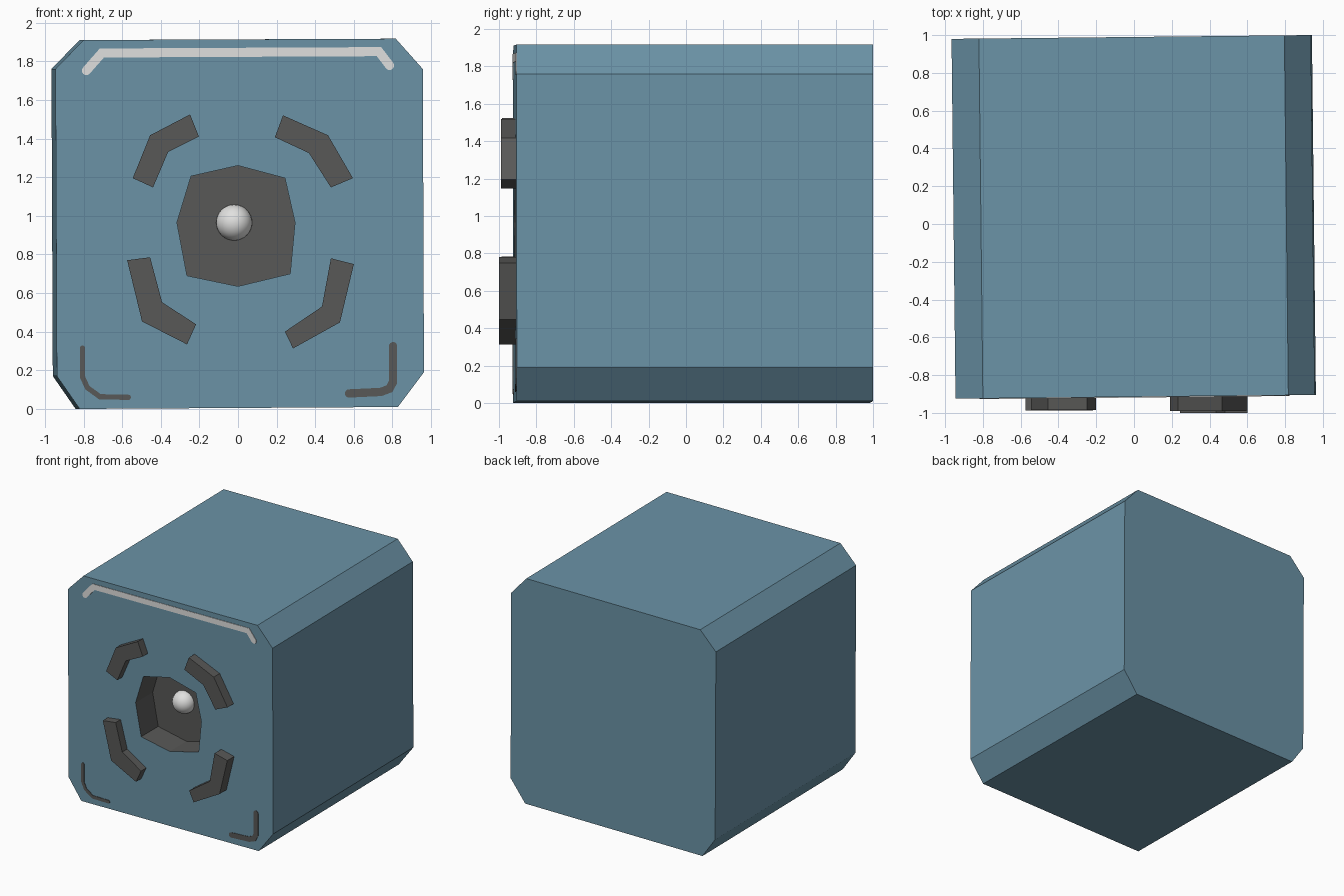
import bpy, bmesh, math
from mathutils import Vector

if "Cube" in bpy.data.objects:
    bpy.data.objects.remove(bpy.data.objects["Cube"])


def material(name, rgb):
    m = bpy.data.materials.new(name)
    m.diffuse_color = (*rgb, 1)
    m.use_nodes = True
    m.node_tree.nodes["Principled BSDF"].inputs["Base Color"].default_value = m.diffuse_color
    return m


BLUE = material("muted blue", (0.147, 0.292, 0.385))
DARK = material("dark grey", (0.098, 0.098, 0.095))
LIGHT = material("light grey", (0.75, 0.75, 0.74))


def face_y(x):
    """Depth of the slightly skewed front face."""
    return -0.915 + 0.0105 * x


def finish(name, bm, mats):
    bmesh.ops.recalc_face_normals(bm, faces=bm.faces[:])
    me = bpy.data.meshes.new(name)
    bm.to_mesh(me)
    bm.free()
    ob = bpy.data.objects.new(name, me)
    bpy.context.collection.objects.link(ob)
    for m in mats:
        me.materials.append(m)
    return ob


def plate(name, pts, mat, front):
    """Extrude an x/z outline from inside the front face out to front(x)."""
    bm = bmesh.new()
    a = [bm.verts.new((x, front(x), z)) for x, z in pts]
    b = [bm.verts.new((x, face_y(x) + 0.01, z)) for x, z in pts]
    bm.faces.new(a)
    bm.faces.new(b[::-1])
    n = len(pts)
    for i in range(n):
        j = (i + 1) % n
        bm.faces.new((a[i], b[i], b[j], a[j]))
    return finish(name, bm, [mat])


def stroke(path, width):
    """Outline of a mitred line with round ends."""
    p = [Vector(q) for q in path]
    r = width / 2
    dirs = [(p[i + 1] - p[i]).normalized() for i in range(len(p) - 1)]
    left, right = [], []
    for i in range(1, len(p) - 1):
        t = (dirs[i - 1] + dirs[i]).normalized()
        off = Vector((-t.y, t.x)) * (r / t.dot(dirs[i]))
        left.append(p[i] + off)
        right.append(p[i] - off)

    def cap(c, d):
        a0 = math.atan2(d.y, d.x) - math.pi / 2
        return [c + r * Vector((math.cos(a0 + math.pi * k / 8),
                                math.sin(a0 + math.pi * k / 8))) for k in range(9)]

    return [tuple(v) for v in right + cap(p[-1], dirs[-1]) + left[::-1] + cap(p[0], -dirs[0])]


# Chamfered cube body with an eight-sided recess in the front
outer = [(0.963, 0.19), (0.957, 1.76), (0.817, 1.917), (-0.80, 1.91),
         (-0.945, 1.76), (-0.938, 0.17), (-0.82, 0.0), (0.828, 0.01)]
hole = [(0.295, 0.965), (0.243, 1.195), (0, 1.26), (-0.243, 1.205),
        (-0.316, 0.965), (-0.264, 0.69), (0, 0.635), (0.27, 0.70)]
RECESS_Y = -0.69
bm = bmesh.new()
back = [bm.verts.new((x - 0.021, 0.99 + 0.0105 * x, z)) for x, z in outer]
front = [bm.verts.new((x, face_y(x), z)) for x, z in outer]
rim = [bm.verts.new((x, face_y(x), z)) for x, z in hole]
floor = [bm.verts.new((x, RECESS_Y, z)) for x, z in hole]
bm.faces.new(back)
bm.faces.new(floor).material_index = 1
for ring_a, ring_b, idx in ((back, front, 0), (front, rim, 0), (rim, floor, 1)):
    for i in range(8):
        j = (i + 1) % 8
        f = bm.faces.new((ring_a[i], ring_a[j], ring_b[j], ring_b[i]))
        f.material_index = idx
finish("body", bm, [BLUE, DARK])

# Round pupil half sunk in the recess floor
bm = bmesh.new()
bmesh.ops.create_uvsphere(bm, u_segments=32, v_segments=16, radius=0.093)
ball = finish("pupil", bm, [LIGHT])
ball.location = (-0.02, RECESS_Y, 0.965)
for f in ball.data.polygons:
    f.use_smooth = True

# Four bent blocks around the recess
blocks = {
    "upper_left_block": (-0.985, [(-0.248, 1.525), (-0.202, 1.41), (-0.362, 1.33),
                                  (-0.44, 1.147), (-0.545, 1.195), (-0.455, 1.417)]),
    "upper_right_block": (-0.99, [(0.233, 1.52), (0.466, 1.417), (0.595, 1.195),
                                  (0.481, 1.147), (0.367, 1.325), (0.191, 1.407)]),
    "lower_left_block": (-0.987, [(-0.574, 0.77), (-0.455, 0.785), (-0.393, 0.552),
                                  (-0.217, 0.438), (-0.264, 0.334), (-0.497, 0.453)]),
    "lower_right_block": (-1.0, [(0.481, 0.78), (0.60, 0.75), (0.528, 0.448),
                                 (0.285, 0.313), (0.243, 0.40), (0.435, 0.53)]),
}
for name, (y, pts) in blocks.items():
    plate(name, pts, DARK, lambda x, y=y: y)

# Thin painted lines near the front edges
lines = {
    "top_line": (LIGHT, 0.047, [(-0.785, 1.752), (-0.705, 1.843), (0.73, 1.85), (0.785, 1.778)]),
    "lower_left_line": (DARK, 0.027, [(-0.805, 0.315), (-0.805, 0.165), (-0.78, 0.11),
                                      (-0.715, 0.063), (-0.568, 0.06)]),
    "lower_right_line": (DARK, 0.043, [(0.803, 0.325), (0.803, 0.14), (0.785, 0.105),
                                       (0.74, 0.088), (0.575, 0.08)]),
}
for name, (mat, width, path) in lines.items():
    plate(name, stroke(path, width), mat, lambda x: face_y(x) - 0.004)
